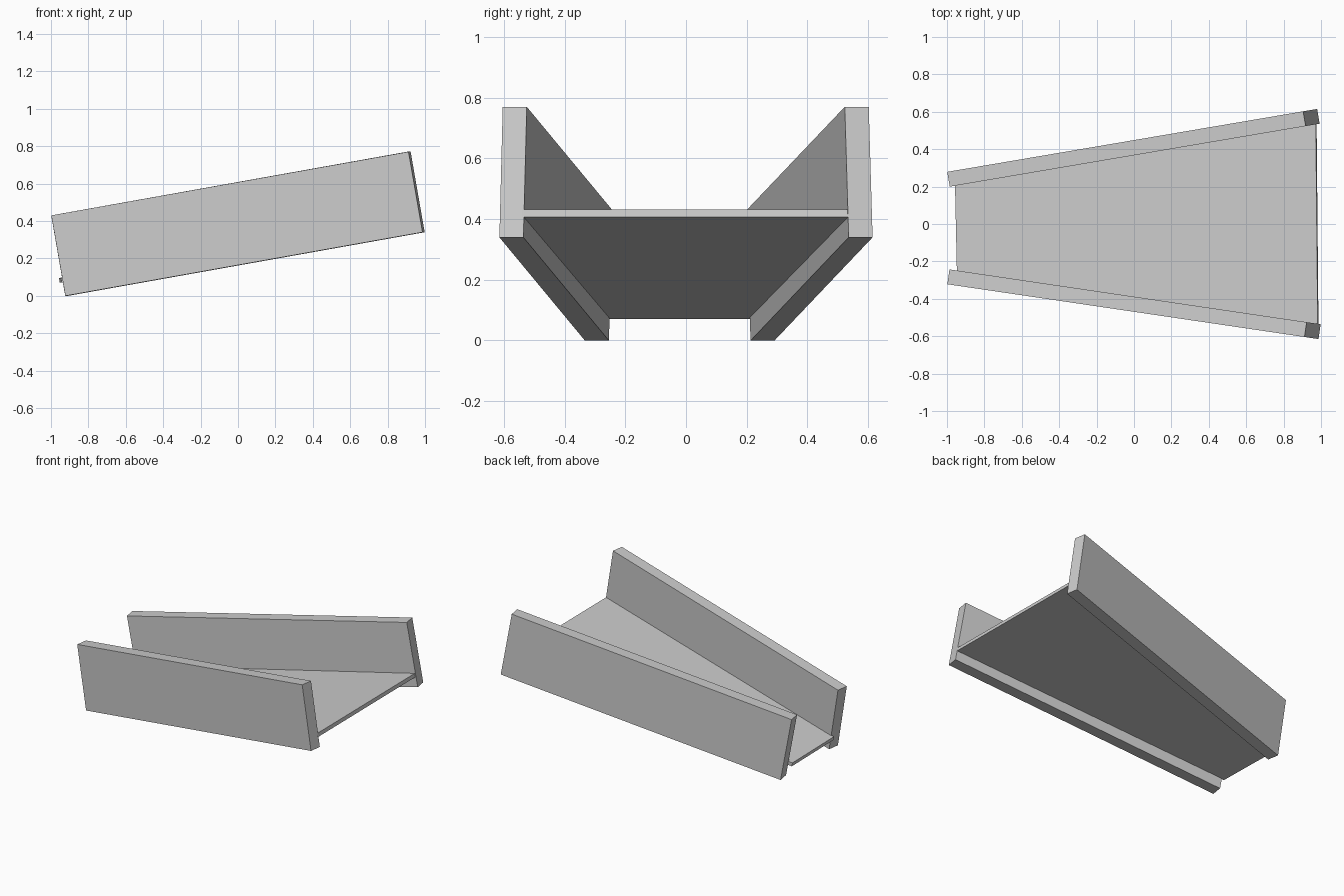
import bpy, bmesh
from math import radians
from mathutils import Vector

if "Cube" in bpy.data.objects:
    bpy.data.objects.remove(bpy.data.objects["Cube"])

TILT = radians(-10)


def side_wall(name, centre, yaw):
    # Long board, tilted up towards +x and splayed outwards
    bpy.ops.mesh.primitive_cube_add(size=1)
    ob = bpy.context.object
    ob.name = name
    ob.scale = (1.96, 0.08, 0.437)
    ob.rotation_euler = (0, TILT, radians(yaw))
    ob.location = centre


side_wall("back_wall", (-0.003, 0.4075, 0.385), 9.65)
side_wall("front_wall", (0.0, -0.429, 0.385), -8.4)

# Thin tapered floor between the walls, following the same slope
top = [(-0.957, 0.21, 0.095), (-0.947, -0.255, 0.095),
       (0.982, -0.54, 0.431), (0.972, 0.54, 0.431)]
bm = bmesh.new()
face = bm.faces.new([bm.verts.new(p) for p in top])
ext = bmesh.ops.extrude_face_region(bm, geom=[face], use_keep_orig=True)
verts = [g for g in ext["geom"] if isinstance(g, bmesh.types.BMVert)]
bmesh.ops.translate(bm, verts=verts, vec=Vector((0.0043, 0, -0.0246)))
bmesh.ops.recalc_face_normals(bm, faces=bm.faces[:])
mesh = bpy.data.meshes.new("floor_panel")
bm.to_mesh(mesh)
bm.free()
bpy.context.collection.objects.link(bpy.data.objects.new("floor_panel", mesh))
